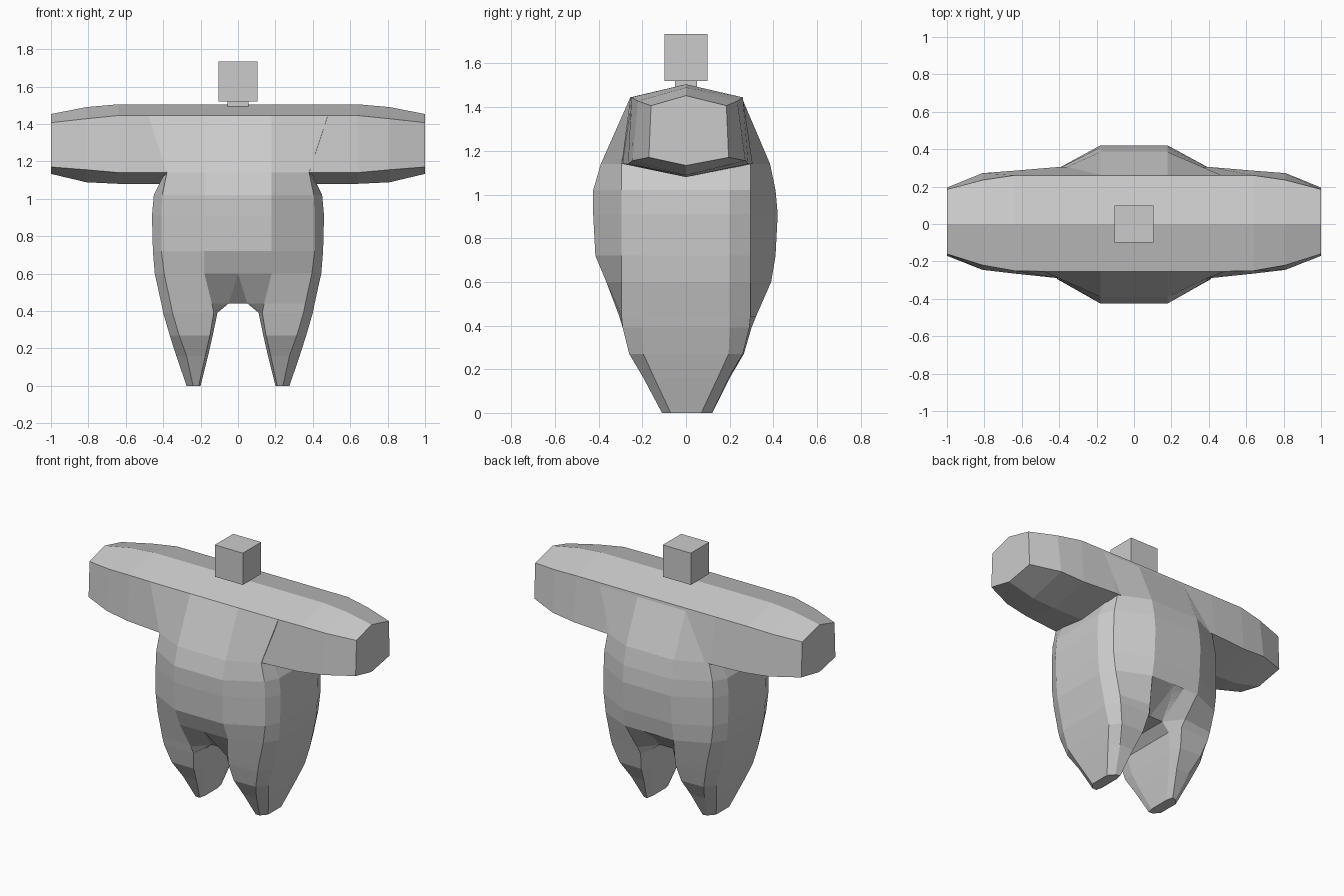
import bpy, bmesh

if "Cube" in bpy.data.objects:
    bpy.data.objects.remove(bpy.data.objects["Cube"])


def loft(name, rings, cap_start=True, cap_end=True, mirror=False):
    """Skin equal-length rings of points, optionally closing the ends."""
    bm = bmesh.new()
    rows = [[bm.verts.new(p) for p in r] for r in rings]
    n = len(rows[0])
    for a, b in zip(rows, rows[1:]):
        for i in range(n):
            j = (i + 1) % n
            bm.faces.new((a[i], a[j], b[j], b[i]))
    if cap_start:
        bm.faces.new(rows[0])
    if cap_end:
        bm.faces.new(rows[-1])
    bmesh.ops.recalc_face_normals(bm, faces=bm.faces)
    me = bpy.data.meshes.new(name)
    bm.to_mesh(me)
    bm.free()
    ob = bpy.data.objects.new(name, me)
    bpy.context.collection.objects.link(ob)
    if mirror:
        ob.modifiers.new("mirror", 'MIRROR')
    return ob


def box(name, x, y, z0, z1):
    base = [(-x, -y), (x, -y), (x, y), (-x, y)]
    return loft(name, [[(a, b, z) for a, b in base] for z in (z0, z1)])


# Torso: twelve-sided rings (z, front y, back y, corner x, corner y, side x)
def torso_ring(z, f, b, xc, yc, xs):
    right = [(0.18, -f), (xc, -yc), (xs, -0.2), (xs, 0.2), (xc, yc), (0.18, b)]
    pts = right + [(-x, y) for x, y in reversed(right)]
    return [(x, y, z) for x, y in pts]


torso = [
    (1.445, 0.255, 0.255, 0.48, 0.255, 0.48),
    (1.14, 0.39, 0.385, 0.38, 0.295, 0.39),
    (1.02, 0.425, 0.41, 0.405, 0.295, 0.45),
    (0.91, 0.425, 0.42, 0.41, 0.295, 0.46),
    (0.72, 0.415, 0.41, 0.41, 0.295, 0.455),
    (0.60, 0.365, 0.39, 0.395, 0.295, 0.445),
]
loft("torso", [torso_ring(*r) for r in torso], True, False)


# Legs: (z, inner x, inner y, front x, front y, back y, corner x, corner y, side x, side y)
def leg_ring(z, xi, yi, xf, f, b, xc, yc, xs, ys):
    k = b / f if xi == 0 else 1
    pts = [(xi, -yi), (xf, -f), (xc, -yc), (xs, -ys),
           (xs, ys), (xc, yc), (xf, b), (xi, yi * k)]
    return [(x, y, z) for x, y in pts]


legs = [
    (0.60, 0.0, 0.365, 0.18, 0.365, 0.39, 0.395, 0.295, 0.445, 0.2),
    (0.44, 0.05, 0.21, 0.14, 0.305, 0.32, 0.36, 0.295, 0.41, 0.2),
    (0.39, 0.11, 0.20, 0.13, 0.29, 0.30, 0.35, 0.29, 0.40, 0.2),
    (0.27, 0.135, 0.18, 0.15, 0.26, 0.265, 0.315, 0.26, 0.365, 0.195),
    (0.16, 0.16, 0.14, 0.175, 0.195, 0.20, 0.275, 0.195, 0.33, 0.145),
    (0.0, 0.20, 0.07, 0.21, 0.11, 0.12, 0.24, 0.11, 0.275, 0.07),
]
loft("leg", [leg_ring(*r) for r in legs], False, True, mirror=True)

# Wedge between the legs
loft("crotch", [[(x, y, z) for x, y in ((-w, -f), (w, -f), (w, b), (-w, b))]
                for z, w, f, b in ((0.60, 0.07, 0.365, 0.39), (0.44, 0.05, 0.21, 0.21))],
     False, True)


# Arms: one six-sided beam across the shoulders
# (x, top z, shoulder z, upper y-, upper y+, lower z, lower y-, lower y+, bottom z)
def arm_ring(x, zt, zs, u0, u1, zl, l0, l1, zb):
    return [(x, 0, zt), (x, -u0, zs), (x, -l0, zl), (x, 0, zb), (x, l1, zl), (x, u1, zs)]


arm = [
    (0.40, 1.505, 1.445, 0.255, 0.26, 1.14, 0.29, 0.305, 1.08),
    (0.64, 1.505, 1.445, 0.25, 0.26, 1.14, 0.265, 0.285, 1.08),
    (0.81, 1.49, 1.428, 0.22, 0.235, 1.155, 0.245, 0.272, 1.088),
    (1.00, 1.453, 1.407, 0.16, 0.185, 1.17, 0.17, 0.195, 1.133),
]
full = [arm_ring(-r[0], *r[1:]) for r in reversed(arm)] + [arm_ring(*r) for r in arm]
loft("arms", full)

# Neck and head
box("neck", 0.055, 0.05, 1.47, 1.53)
box("head", 0.105, 0.098, 1.52, 1.735)
